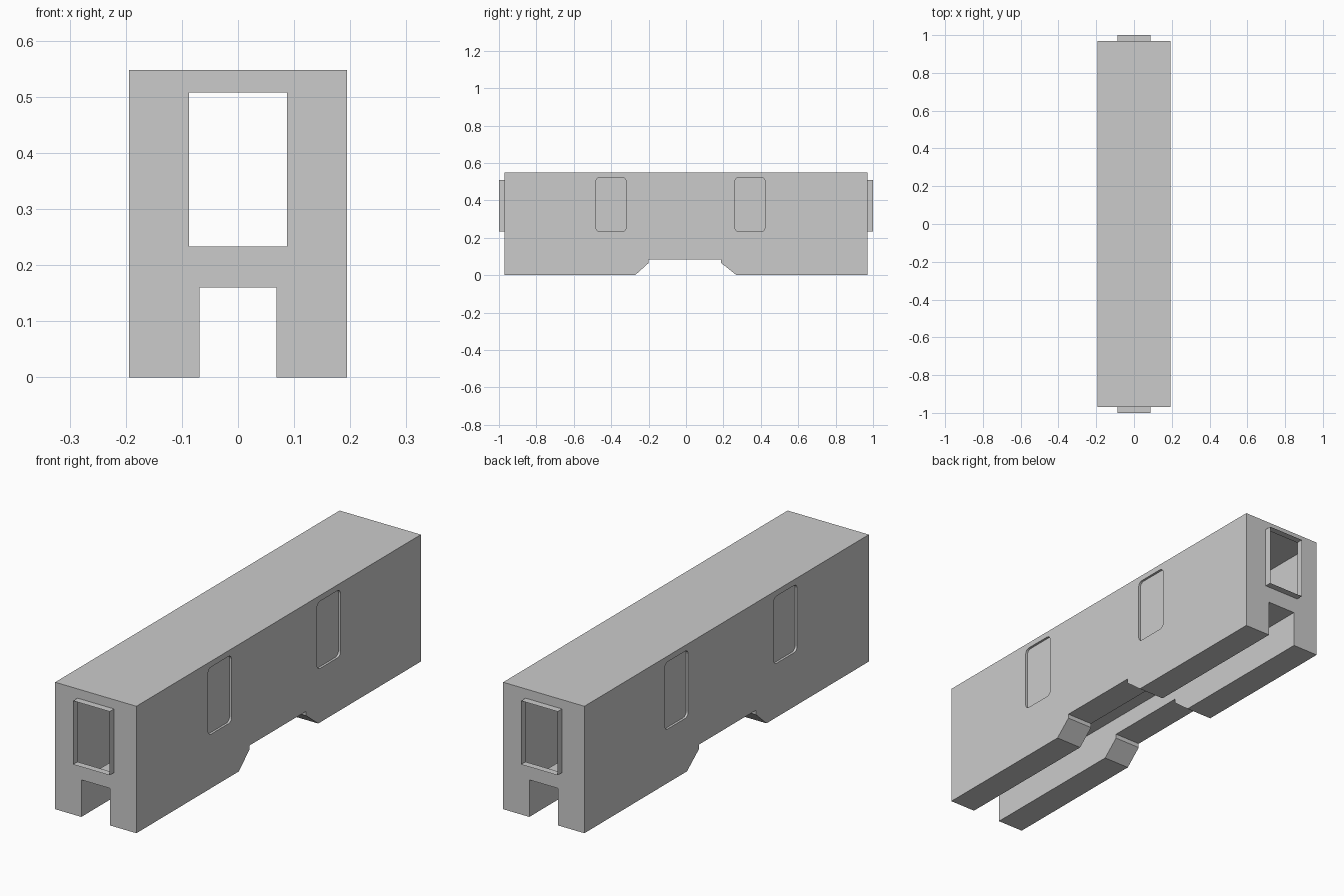
import bpy, bmesh, math
from mathutils import Vector

if "Cube" in bpy.data.objects:
    bpy.data.objects.remove(bpy.data.objects["Cube"])

W, L, H = 0.194, 0.97, 0.548      # half width, half length, height


def side_prism(name, profile, x0, x1):
    """Extrude a (y, z) profile along x."""
    bm = bmesh.new()
    face = bm.faces.new([bm.verts.new((x0, y, z)) for y, z in profile])
    new = bmesh.ops.extrude_face_region(bm, geom=[face])["geom"]
    bmesh.ops.translate(bm, vec=Vector((x1 - x0, 0, 0)),
                        verts=[v for v in new if isinstance(v, bmesh.types.BMVert)])
    bmesh.ops.recalc_face_normals(bm, faces=bm.faces)
    mesh = bpy.data.meshes.new(name)
    bm.to_mesh(mesh)
    bm.free()
    obj = bpy.data.objects.new(name, mesh)
    bpy.context.collection.objects.link(obj)
    return obj


def rect(y0, y1, z0, z1):
    return [(y0, z0), (y1, z0), (y1, z1), (y0, z1)]


def rounded_rect(y0, y1, z0, z1, r, steps=4):
    corners = [(y1 - r, z1 - r), (y0 + r, z1 - r), (y0 + r, z0 + r), (y1 - r, z0 + r)]
    return [(cy + r * math.cos(a), cz + r * math.sin(a))
            for i, (cy, cz) in enumerate(corners)
            for a in [math.pi / 2 * (i + s / steps) for s in range(steps + 1)]]


def combine(target, tool, operation):
    mod = target.modifiers.new("cut", 'BOOLEAN')
    mod.operation, mod.solver, mod.object = operation, 'EXACT', tool
    bpy.context.view_layer.objects.active = target
    bpy.ops.object.modifier_apply(modifier=mod.name)
    bpy.data.objects.remove(tool)


# Body with the stepped underside notch
body = side_prism("carriage_body", [
    (-L, 0), (-0.272, 0), (-0.2, 0.065), (-0.2, 0.084),
    (0.188, 0.084), (0.188, 0.065), (0.27, 0), (L, 0), (L, H), (-L, H)], -W, W)

# Lengthwise channel underneath
combine(body, side_prism("channel_cutter", rect(-1.2, 1.2, -0.1, 0.16), -0.069, 0.069), 'DIFFERENCE')

# Shallow rounded door recesses on both sides
for y0, y1 in ((-0.481, -0.321), (0.262, 0.422)):
    for s in (-1, 1):
        x0, x1 = sorted((s * (W - 0.01), s * (W + 0.05)))
        combine(body, side_prism("door_cutter", rounded_rect(y0, y1, 0.233, 0.523, 0.02), x0, x1),
                'DIFFERENCE')

# Thin gangway sleeves at both ends
combine(body, side_prism("gangway", rect(-1, 1, 0.233, 0.508), -0.087, 0.087), 'UNION')

# Open the sleeve ends into the hollow shell
bm = bmesh.new()
bm.from_mesh(body.data)
caps = [f for f in bm.faces if abs(f.calc_center_median().y) > 0.999]
bmesh.ops.delete(bm, geom=caps, context='FACES')
bm.to_mesh(body.data)
bm.free()
